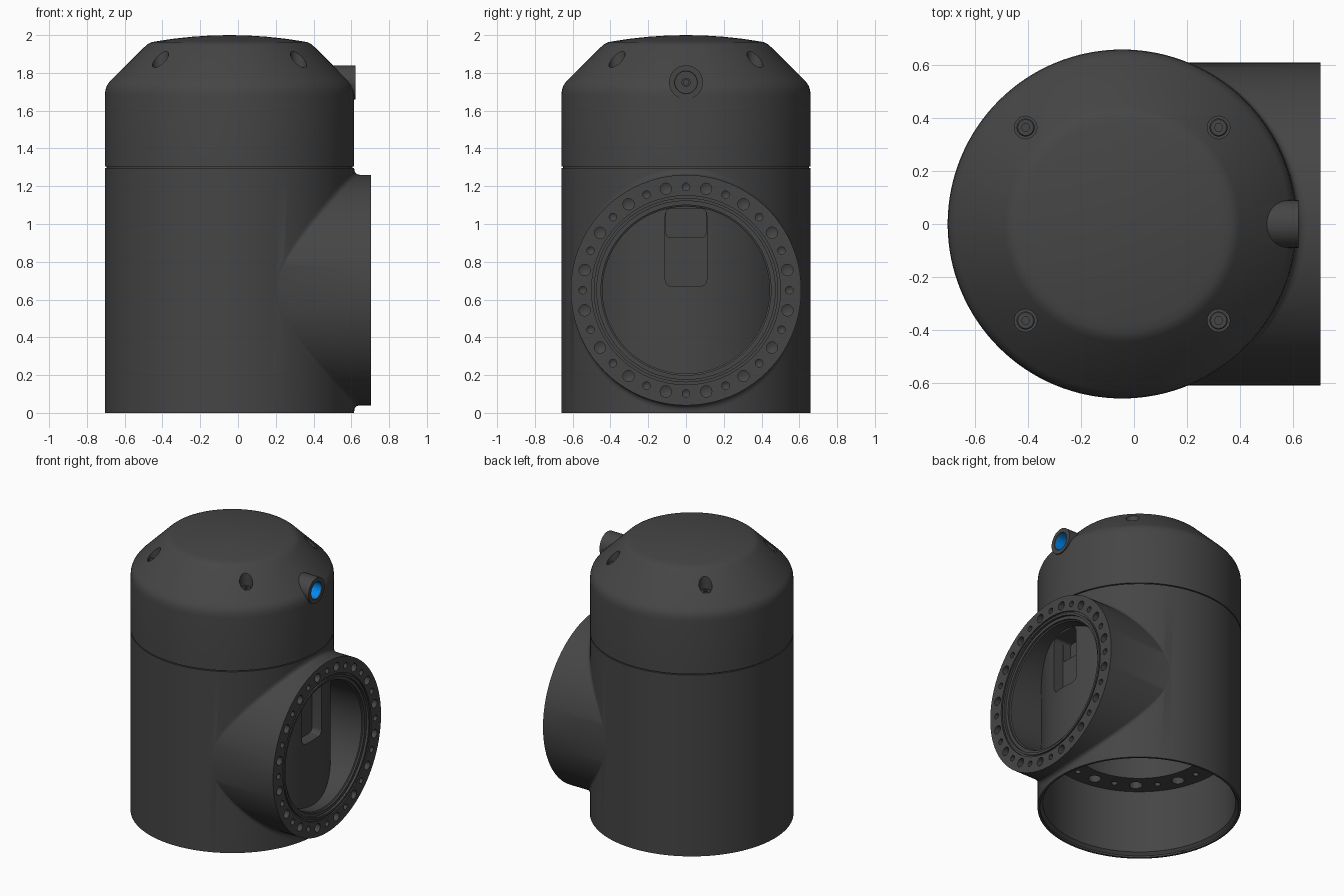
import bpy, bmesh
from math import pi, sin, cos, sqrt
from mathutils import Matrix, Vector

if "Cube" in bpy.data.objects:
    bpy.data.objects.remove(bpy.data.objects["Cube"])

XC, R = -0.045, 0.66          # main housing axis and radius
PZ, PR, PX = 0.65, 0.61, 0.705  # side port height, radius, face


def mat(name, c):
    m = bpy.data.materials.new(name)
    m.diffuse_color = (*c, 1)
    m.use_nodes = True
    m.node_tree.nodes["Principled BSDF"].inputs["Base Color"].default_value = m.diffuse_color
    return m


dark = mat("dark_grey", (0.06, 0.06, 0.06))
blue = mat("blue", (0.0, 0.25, 0.9))


def finish(name, bm, m=dark):
    bmesh.ops.remove_doubles(bm, verts=bm.verts, dist=1e-6)
    bmesh.ops.recalc_face_normals(bm, faces=bm.faces)
    me = bpy.data.meshes.new(name)
    bm.to_mesh(me)
    bm.free()
    me.materials.append(m)
    ob = bpy.data.objects.new(name, me)
    bpy.context.collection.objects.link(ob)
    return ob


def add_lathe(bm, pts, loc, along_x=False, seg=96, closed=True):
    rot = Matrix.Rotation(pi / 2, 3, 'Y') if along_x else Matrix.Identity(3)
    rings = [[bm.verts.new(rot @ Vector((r * cos(2 * pi * i / seg), r * sin(2 * pi * i / seg), z)) + Vector(loc))
              for i in range(seg)] for r, z in pts]
    n = len(pts)
    for k in range(n if closed else n - 1):
        a, b = rings[k], rings[(k + 1) % n]
        for i in range(seg):
            j = (i + 1) % seg
            bm.faces.new((a[i], a[j], b[j], b[i]))


def lathe(name, pts, loc, along_x=False, seg=96, m=dark):
    bm = bmesh.new()
    add_lathe(bm, pts, loc, along_x, seg, pts[0][0] > 0)
    return finish(name, bm, m)


def rod(r, a, b):
    return [(0, a), (r, a), (r, b), (0, b)]


def boolean(ob, tool, op='DIFFERENCE'):
    tool.hide_render = True
    md = ob.modifiers.new("cut", 'BOOLEAN')
    md.object, md.operation, md.solver = tool, op, 'EXACT'
    bpy.context.view_layer.objects.active = ob
    bpy.ops.object.modifier_apply(modifier=md.name)
    bpy.data.objects.remove(tool)


def rods(specs, along_x=False):
    bm = bmesh.new()
    for loc, pts in specs:
        add_lathe(bm, pts, loc, along_x, 20, False)
    return finish("hole_cutter", bm)


def slot_cutter(z0, z1, x0, x1, w=0.11, r=0.035):
    bm = bmesh.new()
    vs = []
    for k, (cy, cz) in enumerate([(w - r, z1 - r), (r - w, z1 - r), (r - w, z0 + r), (w - r, z0 + r)]):
        for i in range(7):
            t = (k + i / 6) * pi / 2
            vs.append(bm.verts.new((x0, cy + r * cos(t), cz + r * sin(t))))
    f = bm.faces.new(vs)
    ext = bmesh.ops.extrude_face_region(bm, geom=[f])
    for v in ext['geom']:
        if isinstance(v, bmesh.types.BMVert):
            v.co.x = x1
    return finish("slot_cutter", bm)


# main housing with side port
body = lathe("housing_body", [(0, 0), (R, 0), (R, 1.297), (0.65, 1.297), (0.65, 1.304), (0, 1.304)],
             (XC, 0, 0), seg=128)
boolean(body, lathe("port", rod(PR, 0.0, PX), (0, 0, PZ), True, 128), 'UNION')

# bottom cavity with inner flange
boolean(body, lathe("cavity", [(0, -0.1), (0.645, -0.1), (0.645, 0.012), (0.625, 0.03), (0.625, 0.48),
                               (0.45, 0.48), (0.45, 1.15), (0, 1.15)], (XC, 0, 0), seg=128))

# port bore, stopping at the curved inner wall
bore = lathe("bore", [(0, 0.3), (0.442, 0.3), (0.442, 0.67), (0.45, 0.675), (0.45, 0.688), (0.472, 0.688),
                      (0.472, 0.8), (0, 0.8)], (0, 0, PZ), True, 128)
boolean(bore, lathe("core", rod(0.638, 0, 1.4), (XC, 0, 0), seg=128))
boolean(body, bore)
boolean(body, lathe("face_groove", [(0.488, 0.695), (0.5, 0.695), (0.5, 0.8), (0.488, 0.8)],
                    (0, 0, PZ), True))

# stepped slot in the inner wall
boolean(body, slot_cutter(0.67, 1.08, 0.51, 0.69))
boolean(body, slot_cutter(0.93, 1.08, 0.45, 0.69, 0.105, 0.02))

# port face bolt holes, alternating small and large
specs = []
for i in range(32):
    t = 2 * pi * i / 32
    r = 0.03 if i % 2 else 0.02
    specs.append(((PX, 0.547 * sin(t), PZ + 0.547 * cos(t)), [(0, -0.06), (r, -0.045), (r, 0.05), (0, 0.05)]))
boolean(body, rods(specs, True))

# bottom flange bolt holes
specs = []
for i in range(24):
    t = 2 * pi * (i + 0.5) / 24
    r = 0.042 if i % 2 else 0.02
    specs.append(((XC + 0.54 * cos(t), 0.54 * sin(t), 0.48), rod(r, -0.05, 0.05)))
boolean(body, rods(specs))

# fillet where port meets housing
bm = bmesh.new()
N, rows = 128, []
for i in range(N):
    t = 2 * pi * i / N
    f = 0.004 + 0.03 * sin(t) ** 2

    def on_body(rad):
        y = rad * cos(t)
        return Vector((XC + sqrt(R * R - y * y), y, PZ + rad * sin(t)))
    c, b = on_body(PR), on_body(PR + f)
    a = c + Vector((f, 0, 0))
    rows.append([bm.verts.new(a * (1 - u) ** 2 + c * 2 * u * (1 - u) + b * u * u)
                 for u in (0, 0.2, 0.4, 0.6, 0.8, 1)])
for i in range(N):
    p, q = rows[i], rows[(i + 1) % N]
    for k in range(5):
        bm.faces.new((p[k], q[k], q[k + 1], p[k + 1]))
finish("port_fillet", bm)

# domed cap
prof = [(0, 1.304), (R, 1.304), (R, 1.68), (0.657, 1.71), (0.648, 1.735), (0.632, 1.757),
        (0.445, 1.942), (0.43, 1.954), (0.41, 1.963)]
prof += [(r, 2 - 0.035 * (r / 0.4) ** 2) for r in (0.38, 0.3, 0.2, 0.1, 0)]
cap = lathe("cap", prof, (XC, 0, 0), seg=128)

# connector boss on the cap, with blue lined bore
BZ = 1.75
boolean(cap, lathe("boss", rod(0.09, 0.4, 0.622), (0, 0, BZ), True, 48), 'UNION')
boolean(cap, lathe("boss_bore", [(0, 0.52), (0.058, 0.52), (0.058, 0.616), (0.064, 0.63), (0, 0.63)],
                   (0, 0, BZ), True, 48))
bm = bmesh.new()
add_lathe(bm, [(0.0575, 0.521), (0.0575, 0.615)], (0, 0, BZ), True, 48, False)
finish("connector_lining", bm, blue)
lathe("connector_pin", [(0, 0.515), (0.024, 0.515), (0.024, 0.545), (0.014, 0.545), (0.014, 0.53), (0, 0.53)],
      (0, 0, BZ), True, 32)

# four recessed socket screws on the cap slope
spots = [(XC + sx * 0.365, sy * 0.365, 1.8) for sx in (-1, 1) for sy in (-1, 1)]
boolean(cap, rods([(p, rod(0.043, 0, 0.3)) for p in spots]))
for i, p in enumerate(spots):
    screw = lathe(f"cap_screw_{i + 1}", [(0, -0.005), (0.034, -0.005), (0.034, 0.026), (0.03, 0.03), (0, 0.03)],
                  p, seg=32)
    boolean(screw, lathe("hex", rod(0.016, 0.012, 0.06), p, seg=6))

# smooth shading with sharp edges kept
bpy.ops.object.select_all(action='DESELECT')
for ob in bpy.context.scene.objects:
    ob.select_set(True)
    bpy.context.view_layer.objects.active = ob
bpy.ops.object.shade_smooth_by_angle(angle=0.5)
